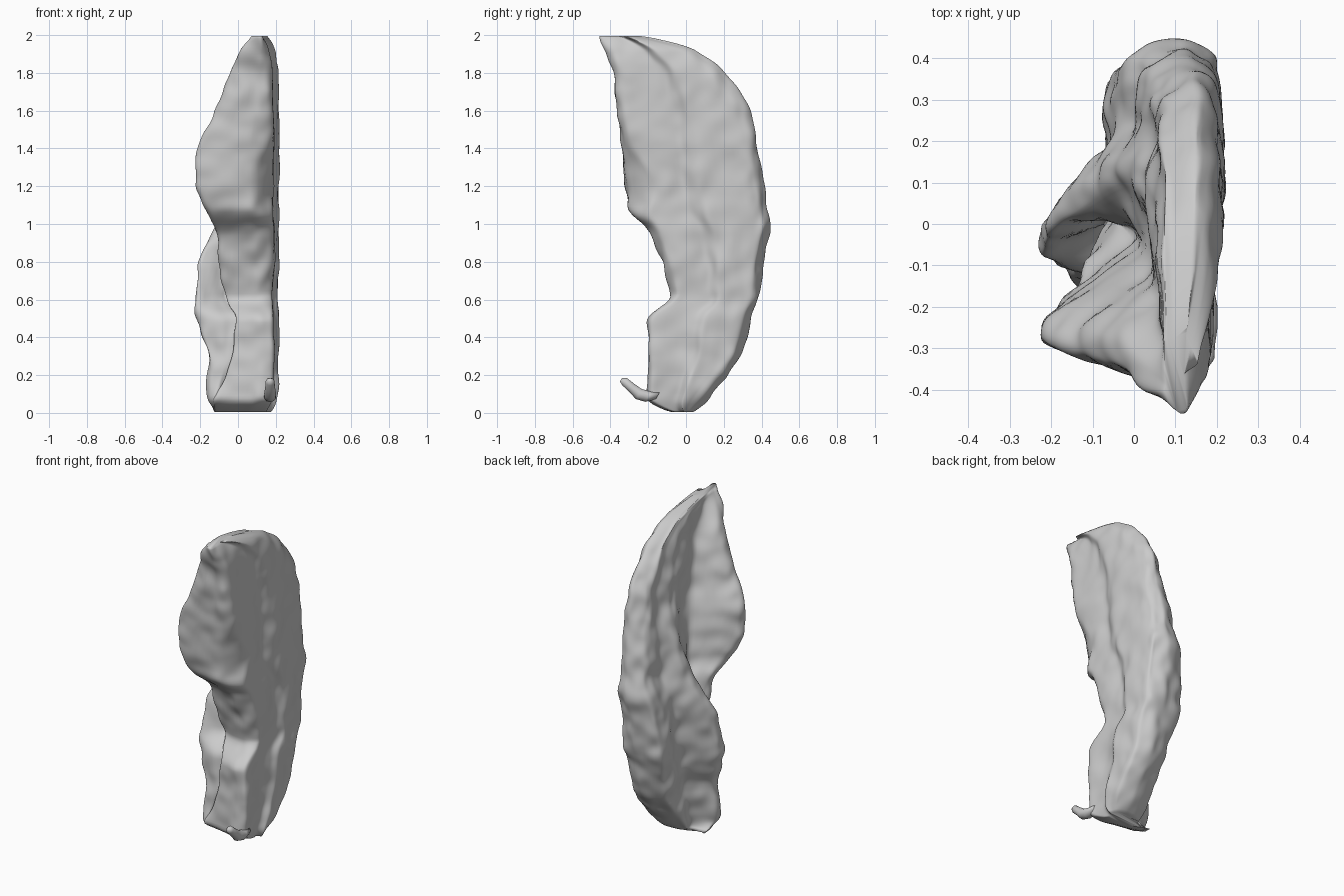
import bpy, bmesh, math
from mathutils import Vector, noise

if "Cube" in bpy.data.objects:
    bpy.data.objects.remove(bpy.data.objects["Cube"])

# Section keys: z, front y, back y, right x, flap tip x, flap thickness,
#               groove x, groove y, ridge x, ridge y
KEYS = [
    (0.00, -.06, .03, .16, -.12, .03, -.12, -.03, -.12, -.01),
    (0.045, -.20, .10, .20, -.12, .02, -.13, -.15, -.145, -.10),
    (0.30, -.20, .29, .21, -.02, .02, -.06, -.14, -.15, -.09),
    (0.52, -.20, .35, .205, .00, .04, -.05, -.11, -.215, -.05),
    (0.59, -.08, .385, .20, -.06, .04, -.10, -.02, -.22, -.04),
    (0.80, -.13, .41, .205, -.09, .07, -.06, .02, -.20, .01),
    (0.98, -.20, .45, .21, -.11, .08, -.02, .00, -.12, .07),
    (1.05, -.30, .44, .205, -.13, .10, .00, -.03, -.08, .10),
    (1.18, -.33, .42, .205, -.20, .08, .01, -.05, -.05, .12),
    (1.36, -.34, .39, .205, -.215, .07, .02, -.08, .00, .14),
    (1.62, -.37, .34, .205, -.10, .07, .04, -.13, .03, .08),
    (1.82, -.39, .20, .195, -.03, .07, .05, -.18, .05, .00),
    (1.95, -.45, .01, .18, .04, .06, .06, -.27, .06, -.12),
    (2.00, -.45, -.27, .14, .08, .02, .075, -.36, .075, -.32),
]
RINGS, SUB = 130, 8


def section(z):
    """Control polygon of the horizontal section at height z."""
    z = min(max(z, 0), 2)
    for a, b in zip(KEYS, KEYS[1:]):
        if z <= b[0]:
            break
    t = (z - a[0]) / (b[0] - a[0])
    _, yf, yb, xr, xf, ft, xg, yg, xl, yl = [p + (q - p) * t for p, q in zip(a, b)]
    span, depth = yb - yl, yb - yf
    rim = min(.06, depth * .2)
    bx = min(.04 + .52 * xl, xr - .06)                    # back bulge
    cut = .02 + .11 * math.exp(-((z - 1.2) / .16) ** 2)   # set-back right corner
    if z > .6:
        cut += .03
    mid = xf + (xr - xf) * .62
    return [Vector(p) for p in (
        (xr - .02, yf + cut), (xr - .02, yf + depth * .43),
        (xr + .01, yf + depth * .56), (xr, yb - rim * 1.5),
        (xr - .015, yb - rim * .6), ((xr + bx) / 2 + .02, yb),
        (bx + .02, yb - rim * .7),
        (bx, yl + span * .70), (bx - .005, yl + span * .42),
        (xl, yl + span * .1), (xl, yl - .03),
        (xg, yg), (xf, yf + .04 + ft), (xf, yf + .04), (mid, yf))]


def soft_section(z):
    """Average of neighbouring sections, rounding the kinks between keys."""
    cols = zip(section(z - .025), section(z), section(z + .025))
    return [(a + b + c) / 3 for a, b, c in cols]


def spline(p, i, t):
    """Softened closed Catmull-Rom through the section points."""
    a, b, c, d = (p[(i + k) % len(p)] for k in (-1, 0, 1, 2))
    m, n = (c - a) * .35, (d - b) * .35
    return (b * (2*t**3 - 3*t**2 + 1) + m * (t**3 - 2*t**2 + t)
            + c * (3*t**2 - 2*t**3) + n * (t**3 - t**2))


def finish(name, bm):
    bmesh.ops.recalc_face_normals(bm, faces=bm.faces)
    me = bpy.data.meshes.new(name)
    bm.to_mesh(me)
    bm.free()
    for f in me.polygons:
        f.use_smooth = True
    ob = bpy.data.objects.new(name, me)
    bpy.context.collection.objects.link(ob)
    return ob


def loft(bm, rings):
    n = len(rings[0])
    for r, s in zip(rings, rings[1:]):
        for i in range(n):
            bm.faces.new((r[i], r[(i + 1) % n], s[(i + 1) % n], s[i]))
    bm.faces.new(rings[0][::-1])
    bm.faces.new(rings[-1])


# Main crescent shard: flat right side, front flap, groove and left ridge
bm = bmesh.new()
rings = []
for k in range(RINGS + 1):
    z = 2 * k / RINGS
    pts = section(z) if k in (0, RINGS) else soft_section(z)
    ring = []
    for i in range(len(pts)):
        for s in range(SUB):
            q = spline(pts, i, s / SUB)
            ring.append(bm.verts.new((q.x, q.y, z)))
    rings.append(ring)
loft(bm, rings)
# Weathered surface: broad lumps plus finer ones
bmesh.ops.recalc_face_normals(bm, faces=bm.faces)
bm.normal_update()
for v in bm.verts:
    w = Vector((v.co.x * 8, v.co.y * 8, v.co.z * 5))
    d = v.normal * (noise.noise(w) * .016 + noise.noise(w * 2.1) * .014)
    d.z = 0
    if v.normal.x > .6:
        d *= .7
    v.co += d
shard = finish("weathered_shard", bm)
sm = shard.modifiers.new("soften", 'SMOOTH')
sm.factor, sm.iterations = .5, 3

# Small upturned spur at the front foot
bm = bmesh.new()
path = [(-.15, .09, .022), (-.20, .085, .032), (-.25, .10, .032),
        (-.29, .135, .026), (-.325, .165, .024), (-.345, .175, .010)]
rings = []
for y, z, r in path:
    rings.append([bm.verts.new((.17 + r * math.cos(a), y + .5 * r * math.sin(a), z + .85 * r * math.sin(a)))
                  for a in (math.tau * j / 14 for j in range(14))])
loft(bm, rings)
spur = finish("foot_spur", bm)
